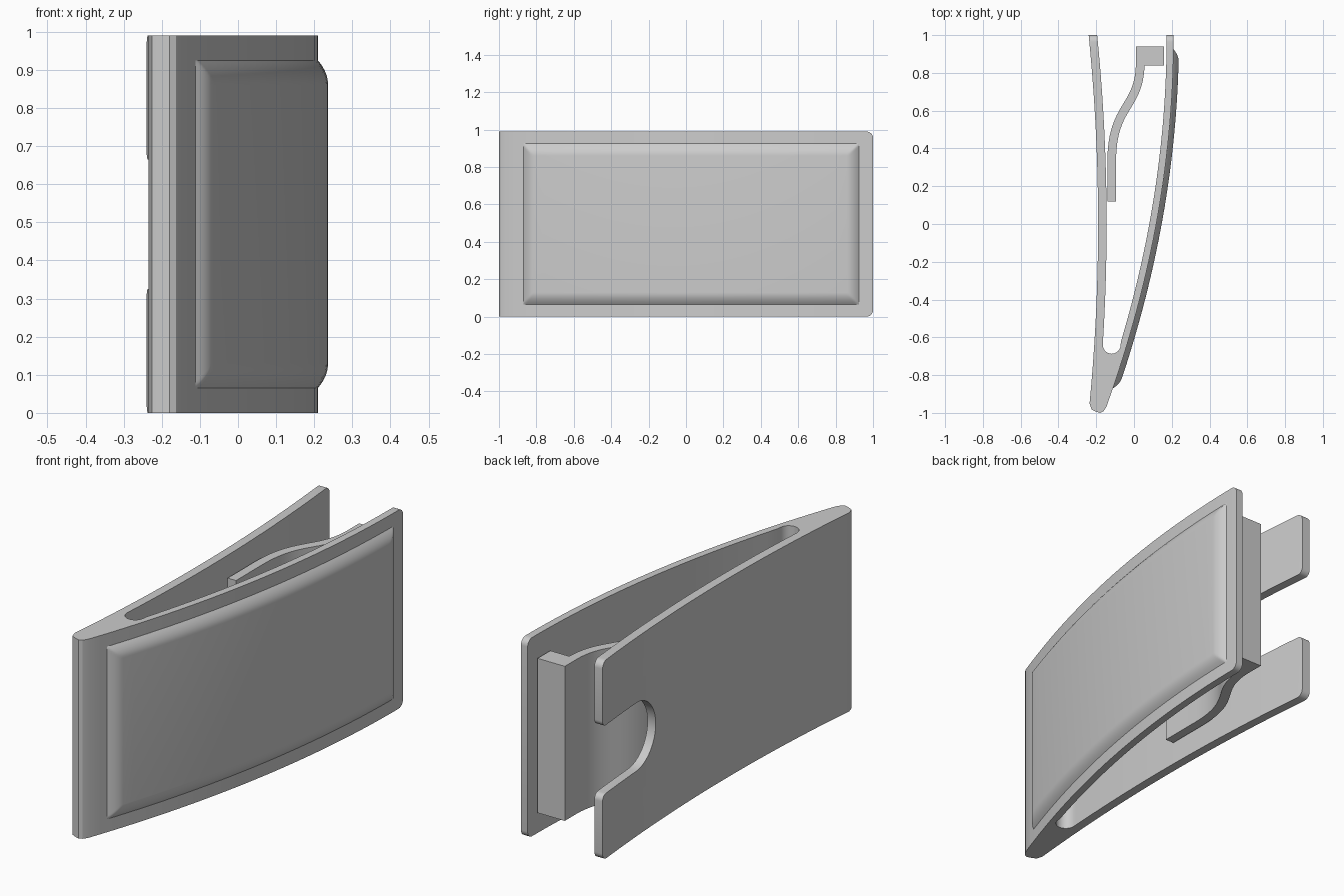
import bpy, bmesh
from math import sin, cos, pi
from mathutils import Vector
from mathutils.geometry import interpolate_bezier

if "Cube" in bpy.data.objects:
    bpy.data.objects.remove(bpy.data.objects["Cube"], do_unlink=True)

HEIGHT = 0.99
MID = HEIGHT / 2

grey = bpy.data.materials.new("plain grey")
grey.use_nodes = True
grey.diffuse_color = (0.6, 0.6, 0.6, 1)
grey.node_tree.nodes["Principled BSDF"].inputs["Base Color"].default_value = (0.6, 0.6, 0.6, 1)


def make_object(name, bm):
    mesh = bpy.data.meshes.new(name)
    bm.to_mesh(mesh)
    bm.free()
    mesh.materials.append(grey)
    obj = bpy.data.objects.new(name, mesh)
    bpy.context.collection.objects.link(obj)
    return obj


def prism(name, outline, start, end, axis="z"):
    """Extrude an outline: (x, y) along z, or (y, z) along x."""
    bm = bmesh.new()
    place = (lambda a, b: (a, b, start)) if axis == "z" else (lambda a, b: (start, a, b))
    face = bm.faces.new([bm.verts.new(place(a, b)) for a, b in outline])
    moved = bmesh.ops.extrude_face_region(bm, geom=[face])["geom"]
    shift = Vector((0, 0, end - start)) if axis == "z" else Vector((end - start, 0, 0))
    bmesh.ops.translate(bm, vec=shift, verts=[v for v in moved if isinstance(v, bmesh.types.BMVert)])
    bmesh.ops.recalc_face_normals(bm, faces=bm.faces)
    return make_object(name, bm)


def select(obj):
    bpy.ops.object.select_all(action="DESELECT")
    obj.select_set(True)
    bpy.context.view_layer.objects.active = obj


def carve(obj, cutter, operation):
    mod = obj.modifiers.new("carve", "BOOLEAN")
    mod.operation, mod.solver, mod.object = operation, "EXACT", cutter
    select(obj)
    bpy.ops.object.modifier_apply(modifier=mod.name)
    bpy.data.objects.remove(cutter, do_unlink=True)


def smooth(obj):
    select(obj)
    bpy.ops.object.shade_smooth_by_angle(angle=pi / 6)


def arc(cx, cy, r, a0, a1, steps):
    angles = [a0 + (a1 - a0) * i / steps for i in range(steps + 1)]
    return [(cx + r * cos(a), cy + r * sin(a)) for a in angles]


def span(a, b, steps):
    return [a + (b - a) * i / steps for i in range(steps + 1)]


# Curves of the two clip arms
def back_arm(y):
    return -0.19 - 0.05 * y * y


def front_arm(y):
    return 0.21 - 0.092 * (1 - y) ** 2


# Clip body: two arms joined by a solid nose, with a round-ended gap
outline = [(back_arm(y), y) for y in span(1.05, -0.95, 32)]
outline += [(-0.225, -0.982), (-0.205, -0.992), (-0.18, -1.0), (-0.162, -0.992)]
outline += [(front_arm(y), y) for y in span(-0.968, 1.05, 32)]
outline += [(front_arm(y) - 0.037, y) for y in span(1.05, -0.62, 26)]
outline += arc(-0.118, -0.64, 0.047, 0, -pi, 12)
outline += [(back_arm(y) + 0.045, y) for y in span(-0.62, 1.05, 26)]
body = prism("clip_body", outline, -0.05, HEIGHT + 0.05)

# Trim to height with rounded free corners
R = 0.035
limits = [(-1.1, 0)] + arc(1 - R, R, R, -pi / 2, 0, 6)
limits += arc(1 - R, HEIGHT - R, R, 0, pi / 2, 6) + [(-1.1, HEIGHT)]
carve(body, prism("trim", limits, -0.5, 0.5, "x"), "INTERSECT")

# Finger notch in the back arm, flared at its mouth
HALF, FLARE = 0.17, 0.03
lip = HALF + FLARE
notch = [(1.1, MID + lip)] + arc(1 - FLARE, MID + lip, FLARE, 0, -pi / 2, 6)
notch += arc(0.70, MID, HALF, pi / 2, 3 * pi / 2, 24)
notch += arc(1 - FLARE, MID - lip, FLARE, pi / 2, 0, 6) + [(1.1, MID - lip)]
carve(body, prism("notch", notch, -0.4, -0.1, "x"), "DIFFERENCE")
smooth(body)

# Spring strip with its gripping block
path = interpolate_bezier(Vector((-0.118, 0.33)), Vector((-0.118, 0.63)),
                          Vector((0.025, 0.61)), Vector((0.033, 0.84)), 24)
path = [Vector((-0.118, 0.12))] + [Vector(p[:2]) for p in path]
left, right = [], []
for i, p in enumerate(path):
    along = path[min(i + 1, len(path) - 1)] - path[max(i - 1, 0)]
    side = Vector((along.y, -along.x)).normalized() * 0.023
    left.append(tuple(p - side))
    right.append(tuple(p + side))
left[-1], right[-1] = (0.01, 0.84), (0.056, 0.84)
strip = left + [(0.01, 0.94), (0.16, 0.94), (0.16, 0.84)] + right[::-1]
smooth(prism("spring_strip", strip, 0.11, 0.88))

# Raised panel on the front arm, with a rounded mitred border
BORDER, RISE, STEPS = 0.065, 0.028, 8
rim = span(0, BORDER, STEPS)


def stations(low, high, inner):
    return ([low + t for t in rim]
            + span(low + BORDER, high - BORDER, inner)[1:-1]
            + [high - t for t in reversed(rim)])


y_low, y_high, z_low, z_high = -0.87, 0.925, 0.065, HEIGHT - 0.065
ys, zs = stations(y_low, y_high, 30), stations(z_low, z_high, 2)
bm = bmesh.new()
grid = []
for y in ys:
    normal = Vector((1, -0.184 * (1 - y), 0)).normalized()
    row = []
    for z in zs:
        inset = min(y - y_low, y_high - y, z - z_low, z_high - z, BORDER) / BORDER
        lift = RISE * (1 - (1 - inset) ** 2)
        row.append(bm.verts.new(Vector((front_arm(y), y, z)) + normal * lift))
    grid.append(row)
for a, b in zip(grid, grid[1:]):
    for k in range(len(zs) - 1):
        bm.faces.new((a[k], b[k], b[k + 1], a[k + 1]))
smooth(make_object("raised_panel", bm))
